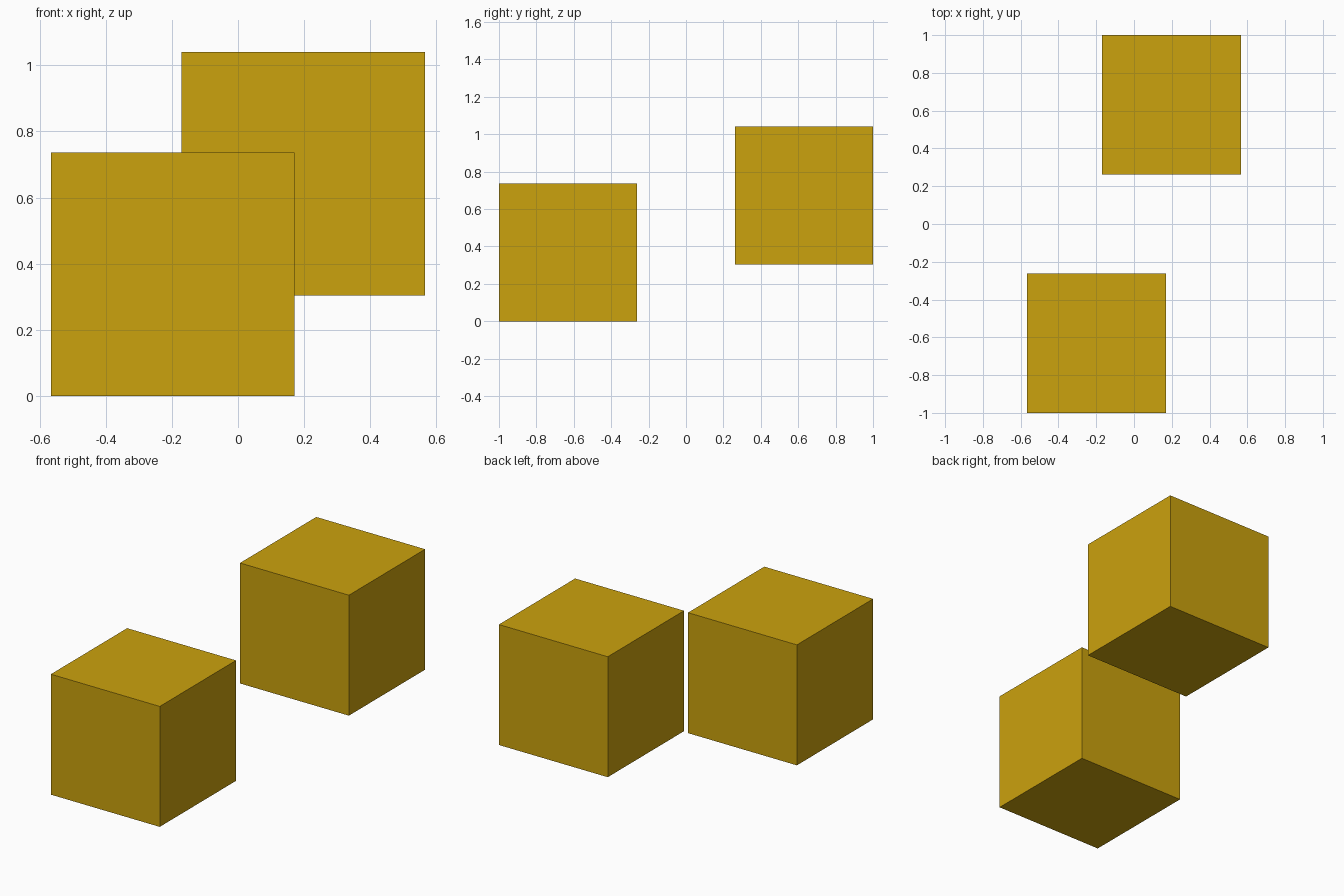
import bpy

if "Cube" in bpy.data.objects:
    bpy.data.objects.remove(bpy.data.objects["Cube"])

SIZE = 0.737

# Golden yellow paint shared by both cubes
gold = bpy.data.materials.new("gold")
gold.diffuse_color = (0.6, 0.36, 0.004, 1)
gold.use_nodes = True
gold.node_tree.nodes["Principled BSDF"].inputs["Base Color"].default_value = gold.diffuse_color


def cube(name, x, y, bottom):
    bpy.ops.mesh.primitive_cube_add(size=SIZE, location=(x, y, bottom + SIZE / 2))
    obj = bpy.context.object
    obj.name = name
    obj.data.materials.append(gold)


# Front cube rests on the ground, back cube floats higher
cube("front_cube", -0.198, -1 + SIZE / 2, 0)
cube("back_cube", 0.198, 1 - SIZE / 2, 0.304)
